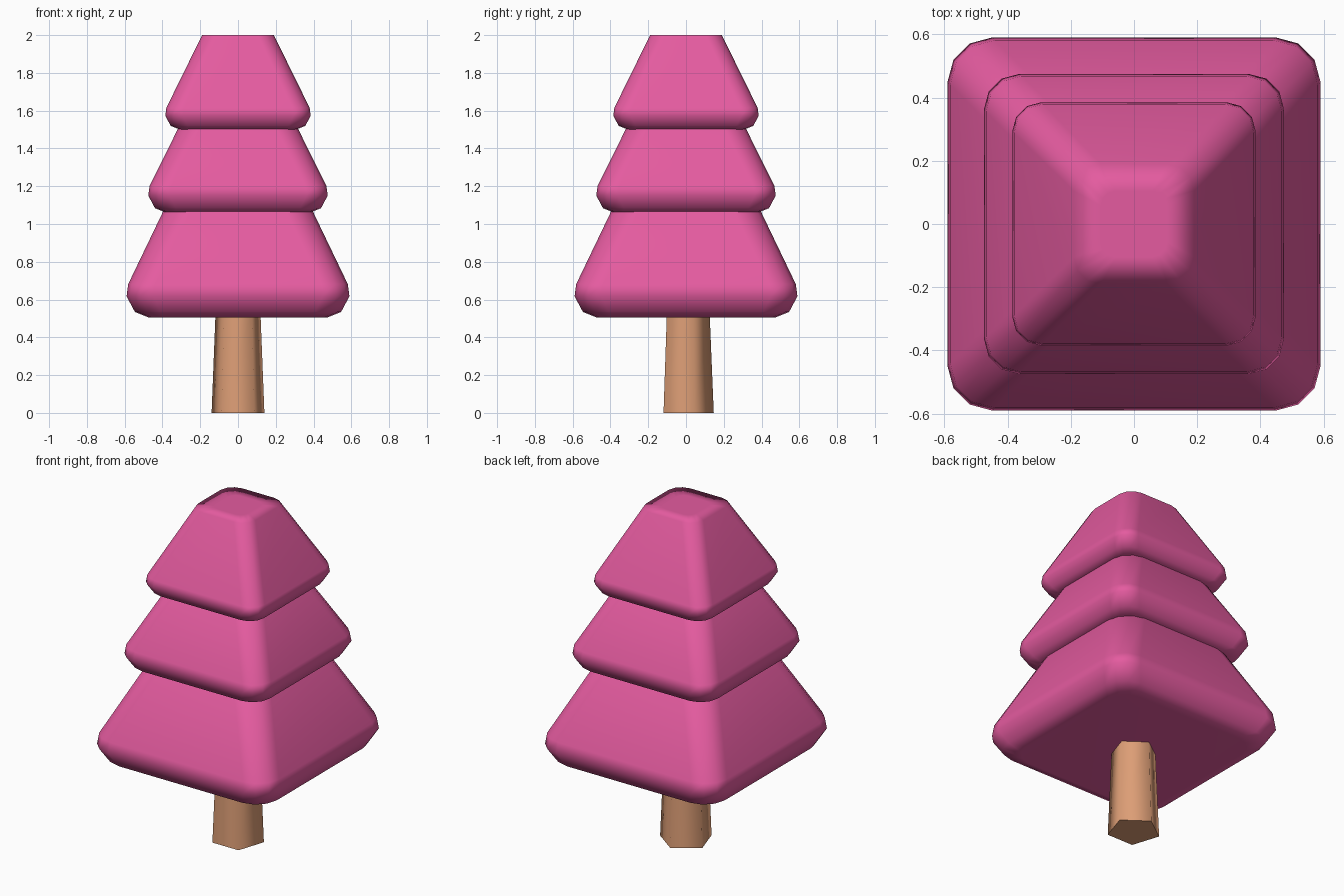
import bpy
import bmesh
import math

cube = bpy.data.objects.get("Cube")
if cube:
    bpy.data.objects.remove(cube, do_unlink=True)


def make_material(name, color):
    mat = bpy.data.materials.new(name)
    mat.use_nodes = True
    mat.diffuse_color = color
    mat.node_tree.nodes["Principled BSDF"].inputs["Base Color"].default_value = color
    return mat


def rounded_square(bm, half, corner, z, steps=3):
    """Ring of vertices around a square with faceted round corners."""
    ring = []
    for quarter in range(4):
        mid = math.radians(45 + 90 * quarter)
        cx = math.copysign(half - corner, math.cos(mid))
        cy = math.copysign(half - corner, math.sin(mid))
        for i in range(steps + 1):
            a = math.radians(90 * (quarter + i / steps))
            ring.append(bm.verts.new((cx + corner * math.cos(a), cy + corner * math.sin(a), z)))
    return ring


def loft(bm, rings):
    """Skin a stack of rings and close both ends."""
    for low, high in zip(rings, rings[1:]):
        n = len(low)
        for i in range(n):
            j = (i + 1) % n
            bm.faces.new((low[i], low[j], high[j], high[i]))
    bm.faces.new(rings[0][::-1])
    bm.faces.new(rings[-1])


def finish(name, bm, mat):
    mesh = bpy.data.meshes.new(name)
    bmesh.ops.recalc_face_normals(bm, faces=bm.faces)
    bm.to_mesh(mesh)
    bm.free()
    mesh.materials.append(mat)
    obj = bpy.data.objects.new(name, mesh)
    bpy.context.collection.objects.link(obj)
    bpy.ops.object.select_all(action="DESELECT")
    obj.select_set(True)
    bpy.context.view_layer.objects.active = obj
    return obj


def foliage_tier(name, base, height, size, top_half, mat):
    """Tapered block with a soft lower rim; size is its widest half width."""
    bm = bmesh.new()
    corner = 0.24 * size
    # half width as a share of size, rise above the base as a share of size
    rim = [(0.80, 0.0), (0.925, 0.05), (1.0, 0.19), (0.985, 0.30)]
    rings = [rounded_square(bm, size * w, corner * (0.55 + 0.45 * w), base + size * h)
             for w, h in rim]
    top = base + height
    rings.append(rounded_square(bm, top_half, min(corner, top_half * 0.45), top))
    rings.append(rounded_square(bm, top_half * 0.55, top_half * 0.25, top))
    loft(bm, rings)
    obj = finish(name, bm, mat)
    bpy.ops.object.shade_smooth()
    soften = obj.modifiers.new("soft_normals", "WEIGHTED_NORMAL")
    soften.weight = 50
    return obj


pink = make_material("pink_foliage", (0.78, 0.105, 0.35, 1))
wood = make_material("light_brown_wood", (0.72, 0.34, 0.18, 1))

# Three stacked tiers of foliage
foliage_tier("lower_foliage", 0.505, 0.60, 0.59, 0.378, pink)
foliage_tier("middle_foliage", 1.06, 0.48, 0.475, 0.30, pink)
foliage_tier("top_foliage", 1.50, 0.50, 0.385, 0.19, pink)

# Five-sided tapered trunk with one corner at the back
bm = bmesh.new()
trunk_rings = []
for radius, z in ((0.147, 0.0), (0.125, 0.53)):
    angles = [math.radians(90 + 72 * i) for i in range(5)]
    trunk_rings.append([bm.verts.new((radius * math.cos(a), radius * math.sin(a), z))
                        for a in angles])
loft(bm, trunk_rings)
finish("trunk", bm, wood)
bpy.ops.object.shade_smooth_by_angle(angle=math.radians(76))
